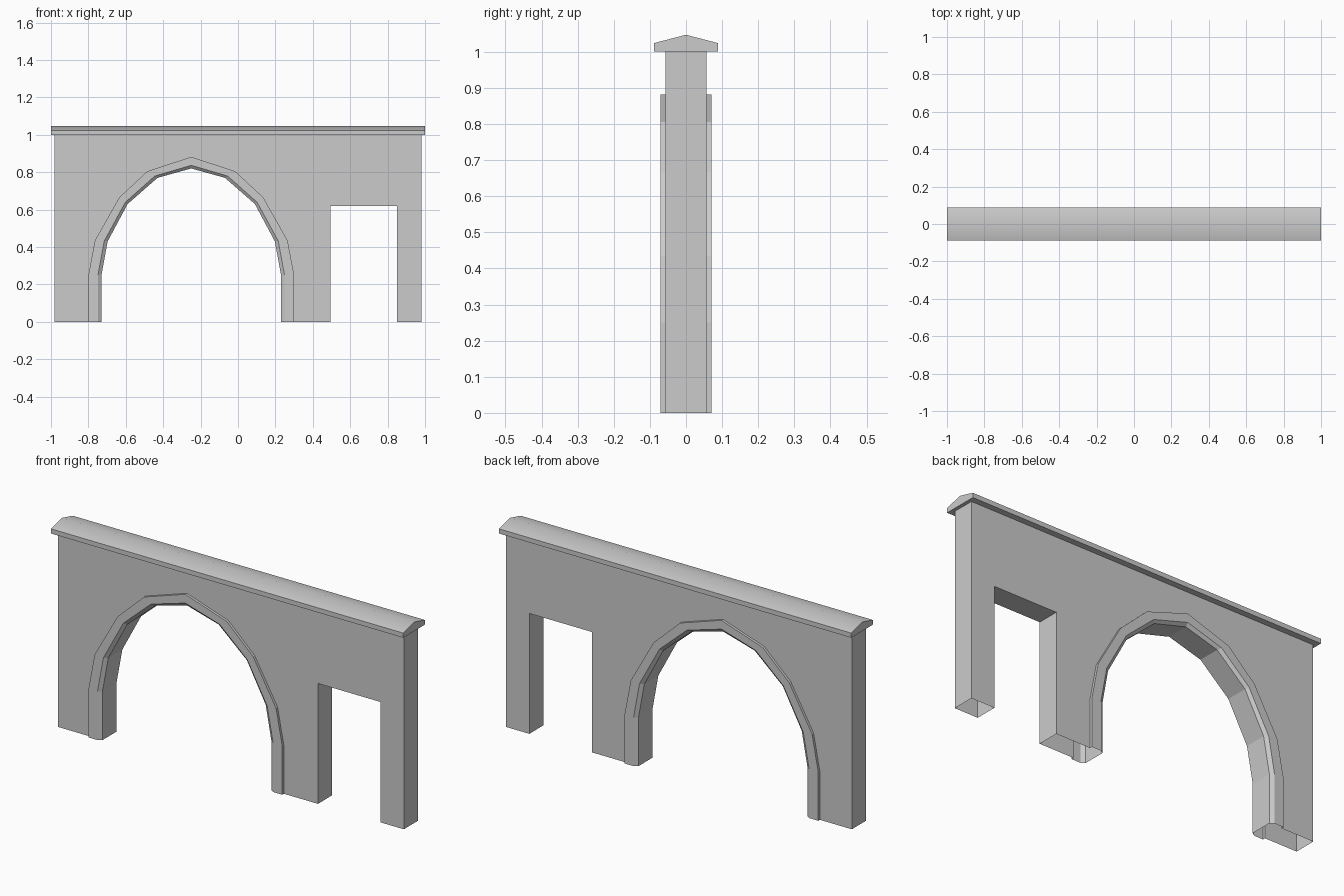
import bpy, bmesh, math

cube = bpy.data.objects.get("Cube")
if cube:
    bpy.data.objects.remove(cube, do_unlink=True)

stone = bpy.data.materials.new("grey_stone")
stone.use_nodes = True
GREY = (0.6, 0.6, 0.6, 1)
stone.diffuse_color = GREY
stone.node_tree.nodes["Principled BSDF"].inputs["Base Color"].default_value = GREY

ARCH_X = -0.25      # arch centre line
WALL_Y = 0.057      # half thickness of the wall
TRIM_Y = 0.07       # half thickness of the arch trim


def finish(name, bm):
    bmesh.ops.remove_doubles(bm, verts=bm.verts, dist=0.0001)
    mesh = bpy.data.meshes.new(name)
    bm.to_mesh(mesh)
    bm.free()
    mesh.materials.append(stone)
    obj = bpy.data.objects.new(name, mesh)
    bpy.context.collection.objects.link(obj)
    return obj


def arch_path(half):
    """Left to right arch outline from its right half (offset, height)."""
    left = [(ARCH_X - x, z) for x, z in half]
    right = [(ARCH_X + x, z) for x, z in reversed(half[:-1])]
    return left + right


outer = arch_path([(0.55, 0), (0.55, 0.25), (0.515, 0.435),
                   (0.385, 0.665), (0.235, 0.805), (0, 0.882)])
inner = arch_path([(0.48, 0), (0.48, 0.25), (0.447, 0.43),
                   (0.34, 0.63), (0.18, 0.77), (0, 0.82)])
# front edge of the chamfer lies part way between the two outlines
lip = [(a + (c - a) * 0.27, b + (d - b) * 0.27)
       for (a, b), (c, d) in zip(inner, outer)]

# Wall: one profile around both openings, hollow and open underneath
door = [(0.494, 0), (0.494, 0.618), (0.85, 0.618), (0.85, 0)]
ends = [(0.982, 0), (0.982, 1), (-0.982, 1), (-0.982, 0)]
profile = outer + door + ends
bm = bmesh.new()
front = [bm.verts.new((x, -WALL_Y, z)) for x, z in profile]
back = [bm.verts.new((x, WALL_Y, z)) for x, z in profile]
bm.faces.new(front[::-1])
bm.faces.new(back)
for i in range(len(outer), len(profile) - 1):
    if profile[i][1] > 0 or profile[i + 1][1] > 0:
        bm.faces.new((front[i], front[i + 1], back[i + 1], back[i]))
bmesh.ops.recalc_face_normals(bm, faces=bm.faces)
finish("wall", bm)

# Arch trim: a raised, chamfered band lofted along the opening
section = [(outer, -WALL_Y), (outer, -TRIM_Y), (lip, -TRIM_Y),
           (inner, -WALL_Y), (inner, WALL_Y), (lip, TRIM_Y),
           (outer, TRIM_Y), (outer, WALL_Y)]
bm = bmesh.new()
rings = [[bm.verts.new((x, y, z)) for x, z in path] for path, y in section]
for a, b in zip(rings, rings[1:]):
    for i in range(len(a) - 1):
        bm.faces.new((a[i], b[i], b[i + 1], a[i + 1]))
finish("arch_trim", bm)

# Coping: a shallow gabled bar along the top
gable = [(-0.088, 1), (0.088, 1), (0.088, 1.024), (0, 1.047), (-0.088, 1.024)]
bm = bmesh.new()
end = bm.faces.new([bm.verts.new((-1, y, z)) for y, z in gable])
new = bmesh.ops.extrude_face_region(bm, geom=[end], use_keep_orig=True)["geom"]
bmesh.ops.translate(bm, vec=(2, 0, 0),
                    verts=[v for v in new if isinstance(v, bmesh.types.BMVert)])
bmesh.ops.recalc_face_normals(bm, faces=bm.faces)
coping = finish("coping", bm)

# Soften only the ridge of the coping
bpy.ops.object.select_all(action='DESELECT')
coping.select_set(True)
bpy.context.view_layer.objects.active = coping
bpy.ops.object.shade_smooth_by_angle(angle=math.radians(35))
